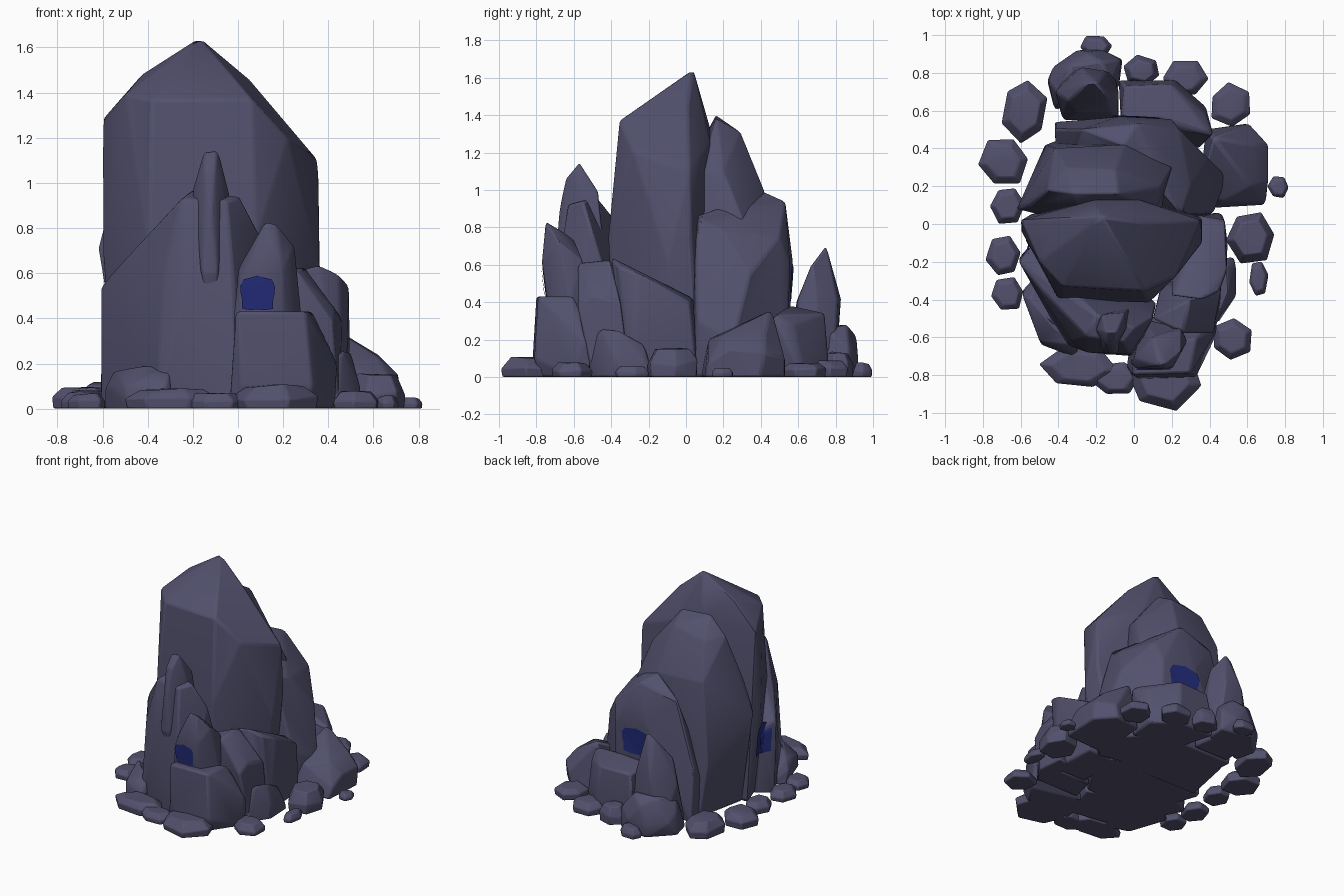
import bpy, bmesh, math, random
from mathutils import Vector
from mathutils.bvhtree import BVHTree

random.seed(4)


def material(name, col):
    m = bpy.data.materials.new(name)
    m.diffuse_color = (*col, 1)
    return m


SLATE = material("slate_violet", (0.084, 0.081, 0.152))
BLUE = material("deep_blue", (0.017, 0.026, 0.2))
everything = bmesh.new()      # all rocks together, used to lay the crystal patches


def add_object(name, bm, mat):
    me = bpy.data.meshes.new(name)
    bm.to_mesh(me)
    bm.free()
    me.materials.append(mat)
    ob = bpy.data.objects.new(name, me)
    bpy.context.collection.objects.link(ob)
    return ob


def rock(name, pts, bevel=0.014):
    """Chiselled stone: convex hull of corner points with softened edges."""
    bm = bmesh.new()
    for p in pts:
        bm.verts.new(p)
    res = bmesh.ops.convex_hull(bm, input=bm.verts)
    junk = {g for g in res["geom_interior"] + res["geom_unused"] if isinstance(g, bmesh.types.BMVert)}
    bmesh.ops.delete(bm, geom=list(junk), context='VERTS')
    bmesh.ops.dissolve_limit(bm, angle_limit=math.radians(4), verts=bm.verts, edges=bm.edges)
    bmesh.ops.recalc_face_normals(bm, faces=bm.faces)
    ob = add_object(name, bm, SLATE)
    everything.from_mesh(ob.data)
    mod = ob.modifiers.new("soft_edges", 'BEVEL')
    mod.width, mod.segments, mod.limit_method = bevel, 2, 'ANGLE'
    mod.angle_limit = math.radians(15)
    bpy.ops.object.select_all(action='DESELECT')
    ob.select_set(True)
    bpy.context.view_layer.objects.active = ob
    bpy.ops.object.shade_smooth_by_angle(angle=math.radians(32))


def pebble(i, x, y, rx, ry, h):
    """Low loose stone with an irregular outline."""
    n, a0, pts = 6, random.random() * 6, []
    for k in range(n):
        a = a0 + math.tau * k / n
        r = random.uniform(0.95, 1.12)
        c, s = math.cos(a) * rx * r, math.sin(a) * ry * r
        pts += [(x + c * .95, y + s * .95, 0), (x + c, y + s, h * random.uniform(.35, .6)),
                (x + c * .68, y + s * .68, h * random.uniform(.85, 1))]
    rock(f"loose_stone_{i}", pts, 0.008)


# tall main crag
rock("main_crag", [
    (-.17, .04, 1.645), (-.42, .03, 1.485), (-.6, .02, 1.28), (.05, .01, 1.46), (.2, -.03, 1.27),
    (.355, .02, 1.1), (-.38, -.33, 1.37), (-.5, -.2, 1.39), (.06, -.355, 1.37), (.22, -.28, 1.2),
    (-.6, -.03, .7), (-.4, -.4, .7), (.08, -.415, .75), (.36, -.1, .62), (.36, .03, .75),
    (-.2, .13, 1.33), (.02, .13, 1.25), (-.55, .05, 0), (-.4, -.38, 0), (.1, -.38, 0),
    (.28, -.1, 0), (.25, .08, 0)])

# pillar leaning on its back
rock("back_pillar", [
    (-.32, .16, 1.4), (-.08, .16, 1.38), (-.46, .18, 1.28), (-.1, .29, 1.31), (-.36, .3, 1.26),
    (-.05, .42, .99), (-.42, .4, 1.0), (.14, .2, 1.1), (.2, .3, .85), (-.55, .1, .95),
    (-.62, .08, .72), (-.55, .2, .4), (-.47, .42, .4), (-.5, .05, 0), (-.42, .44, 0),
    (.2, .3, 0), (.2, .05, 0), (-.3, .08, 1.25), (.12, .08, 1.1), (-.5, .05, .9)])

# broad slab at the back right
rock("back_slab", [
    (-.06, .42, .99), (.02, .53, .94), (-.28, .5, .87), (.24, .5, .75), (.3, .2, .78), (.25, .05, .86),
    (-.08, .57, .62), (.2, .555, .6), (-.42, .5, .4), (.4, .34, .55), (.49, .25, .2), (.42, .06, .3),
    (-.42, .54, 0), (.2, .54, 0), (.49, .25, 0), (.36, .03, 0), (-.4, .2, 0), (.33, .05, .6)])

# front wall and the fin rising from it
rock("front_wall", [
    (-.25, -.6, .93), (-.05, -.63, .92), (.01, -.55, .94), (-.2, -.48, .97), (-.37, -.47, .8),
    (-.49, -.35, .67), (-.61, -.2, .54), (-.61, -.18, 0), (-.55, -.12, .5), (-.36, -.64, 0),
    (-.33, -.62, .6), (0, -.7, 0), (-.02, -.69, .55), (-.25, -.68, .45), (.1, -.5, .77),
    (.12, -.42, .5), (.1, -.4, 0), (-.3, -.41, .72), (-.5, -.1, 0)])
rock("front_fin", [
    (-.09, -.57, 1.145), (-.15, -.57, 1.14), (-.2, -.56, .97), (-.04, -.55, .95), (-.15, -.64, 1.06),
    (-.1, -.64, 1.06), (-.12, -.68, .88), (-.17, -.48, 1.0), (-.05, -.47, .99), (-.2, -.5, .7),
    (-.02, -.44, .7), (-.16, -.69, .6), (-.09, -.69, .6), (-.1, -.6, .3)], .01)

# front right spike, foot block and side blocks
rock("front_spike", [
    (.12, -.75, .83), (.17, -.74, .82), (.0, -.71, .62), (.25, -.68, .72), (.28, -.62, .42),
    (.2, -.77, .62), (.01, -.765, .56), (.1, -.6, .74), (.25, -.55, .62), (-.02, -.74, .4),
    (.2, -.74, .4), (-.02, -.7, 0), (.28, -.62, 0), (.05, -.5, 0)])
rock("front_block", [
    (-.01, -.8, .43), (.3, -.79, .43), (.33, -.6, .43), (0, -.7, .43), (.02, -.82, .1), (.33, -.81, .1),
    (.4, -.62, .27), (.44, -.55, .2), (.43, -.6, 0), (.3, -.79, 0), (-.04, -.76, 0), (0, -.5, 0),
    (.42, -.45, .1)])
rock("side_block", [
    (.26, -.58, .61), (.29, -.4, .63), (.43, -.5, .44), (.42, -.58, .38), (.46, -.35, .4),
    (.45, -.5, 0), (.46, -.3, 0), (.1, -.5, .58), (.1, -.5, 0), (.15, -.3, 0)])
rock("right_slab", [
    (.36, -.4, .64), (.45, -.36, .59), (.49, -.25, .55), (.48, .02, .4), (.36, .04, .42),
    (.2, -.38, .6), (.495, -.1, .27), (.48, -.28, .15), (.47, .05, .1), (.45, .06, 0), (.46, -.3, 0),
    (.2, -.3, 0), (.2, .04, 0)])
rock("right_foot", [
    (.46, -.46, .26), (.5, -.36, .25), (.49, -.22, .17), (.54, -.38, .1), (.54, -.22, .07),
    (.4, -.5, .2), (.44, -.53, 0), (.54, -.38, 0), (.53, -.17, 0), (.38, -.2, 0)])
rock("left_foot", [
    (-.55, -.4, .17), (-.42, -.55, .19), (-.3, -.64, .19), (-.59, -.38, .09), (-.5, -.62, .1),
    (-.33, -.7, .08), (-.59, -.35, 0), (-.49, -.64, 0), (-.3, -.7, 0), (-.3, -.5, 0), (-.5, -.25, 0)])

# rocks around the back
rock("back_spike", [
    (-.2, .75, .705), (-.26, .74, .67), (-.13, .67, .6), (-.35, .65, .52), (-.42, .7, .35),
    (-.28, .83, .42), (-.15, .81, .42), (-.08, .7, .38), (-.3, .59, .4), (-.12, .6, .42),
    (-.38, .55, 0), (-.35, .8, 0), (-.1, .79, 0), (-.08, .55, 0)])
rock("back_block", [
    (-.07, .55, .36), (-.05, .73, .34), (.14, .56, .38), (.2, .74, .34), (.38, .58, .28),
    (.42, .47, .33), (.38, .62, .08), (.22, .76, .1), (-.08, .76, .1), (.38, .62, 0), (.2, .75, 0),
    (-.08, .75, 0), (0, .45, 0), (.35, .4, 0)])
rock("back_right_block", [
    (.42, .46, .36), (.5, .3, .28), (.47, .12, .2), (.62, .2, .23), (.62, .42, .24), (.35, .2, .22),
    (.71, .22, .15), (.71, .42, .13), (.61, .53, .1), (.7, .12, .08), (.69, .1, 0), (.71, .4, 0),
    (.59, .53, 0), (.38, .5, 0), (.35, .08, 0)])
rock("back_foot", [
    (-.34, .84, .28), (-.17, .86, .28), (-.25, .91, .22), (-.45, .75, .17), (-.43, .83, .1),
    (-.07, .87, .16), (-.3, .92, .1), (-.16, .92, .1), (-.46, .76, 0), (-.3, .92, 0), (-.06, .87, 0),
    (-.08, .72, 0), (-.42, .6, 0), (-.38, .66, .25), (-.12, .75, .25)])

# low stones at the foot: x, y, radius x, radius y, height
stones = [
    (-.58, .6, .12, .17, .12), (-.69, .33, .13, .13, .1), (-.67, .1, .09, .1, .09),
    (-.69, -.17, .09, .11, .08), (-.67, -.37, .09, .09, .07), (-.2, .94, .09, .06, .08),
    (.04, .81, .1, .08, .14), (.27, .77, .12, .1, .09), (.51, .63, .11, .11, .08),
    (.765, .195, .055, .06, .05), (.62, -.07, .13, .14, .16), (.66, -.29, .05, .1, .06),
    (.52, -.61, .11, .11, .08), (-.29, -.76, .2, .11, .09), (.16, -.82, .2, .165, .11),
    (-.1, -.82, .12, .09, .07)]
for i, s in enumerate(stones):
    pebble(i + 1, *s)

# blue crystal patches laid thinly on the rock faces
tree = BVHTree.FromBMesh(everything)


def patch(name, start, side, w, h, look, low):
    bm = bmesh.new()
    look, side, n = Vector(look).normalized(), Vector(side).normalized(), 16
    rows = []
    for r in (0.02, .5, 1):
        row = []
        for k in range(n):
            a = math.tau * k / n
            q = r * (1 + .06 * math.sin(5 * a)) / max(abs(math.cos(a)), abs(math.sin(a))) ** .6
            o = Vector(start) + side * math.cos(a) * w * q + Vector((0, 0, math.sin(a) * h * q))
            o.z = max(o.z, low)
            hit = tree.ray_cast(o, look, 1)[0]
            row.append(bm.verts.new((hit if hit else o + look * .1) - look * .007))
        rows.append(row)
    bm.faces.new(rows[0])
    for a, b in zip(rows, rows[1:]):
        for k in range(n):
            bm.faces.new((a[k], b[k], b[(k + 1) % n], a[(k + 1) % n]))
    bmesh.ops.recalc_face_normals(bm, faces=bm.faces)
    if sum((f.normal.dot(look) for f in bm.faces)) > 0:
        bmesh.ops.reverse_faces(bm, faces=bm.faces)
    add_object(name, bm, BLUE)


patch("front_crystal", (.087, -1.2, .51), (1, 0, 0), .075, .075, (0, 1, 0), .437)
patch("back_crystal", (.015, .64, .5), (-1, 0, 0), .125, .1, (0, -1, 0), .39)
patch("left_crystal", (-.8, -.09, .43), (0, -1, 0), .08, .12, (1, 0, 0), .3)
everything.free()
